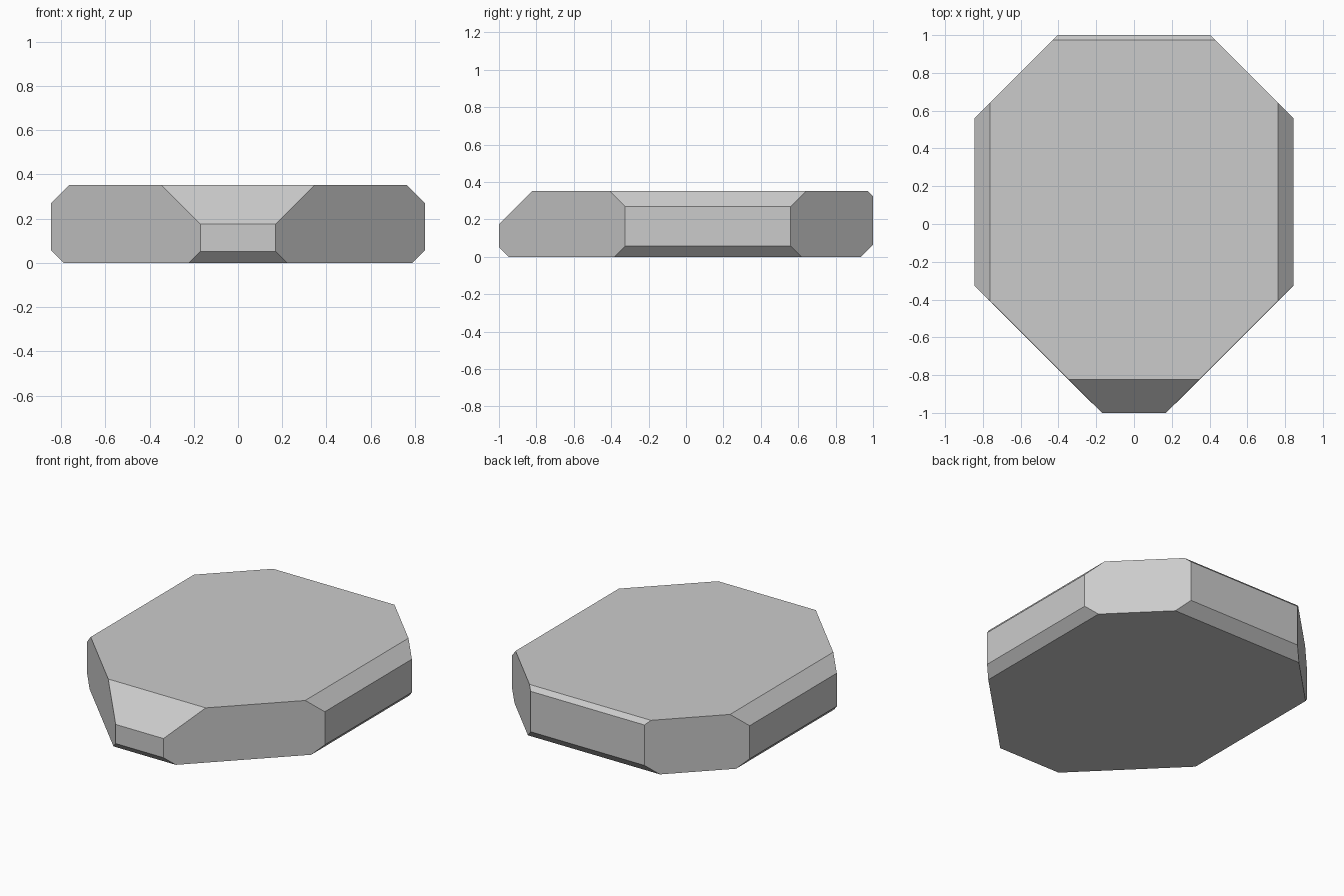
import bpy, bmesh
from mathutils import Vector

if "Cube" in bpy.data.objects:
    bpy.data.objects.remove(bpy.data.objects["Cube"])

W, D, H = 0.845, 1.0, 0.352   # half width, half depth, height


def slice_off(bm, normal, offset):
    """Cut away everything where normal . p > offset and cap the cut."""
    n = Vector(normal)
    cut = bmesh.ops.bisect_plane(
        bm, geom=bm.verts[:] + bm.edges[:] + bm.faces[:], dist=1e-5,
        plane_co=n * offset / n.length_squared, plane_no=n, clear_outer=True)
    rim = [e for e in cut["geom_cut"] if isinstance(e, bmesh.types.BMEdge)]
    bmesh.ops.contextual_create(bm, geom=rim)


# Block
bm = bmesh.new()
bmesh.ops.create_cube(bm, size=1)
for v in bm.verts:
    v.co = (v.co.x * 2 * W, v.co.y * 2 * D, (v.co.z + 0.5) * H)

# Left/right pairs: vertical corners, upper and lower side bevels
for s in (-1, 1):
    slice_off(bm, (s, -1, 0), 1.17)
    slice_off(bm, (s, 1, 0), 1.405)
    slice_off(bm, (s, 0, 1), W + 0.27)
    slice_off(bm, (s, 0, -1), W - 0.057)

# Front and back bevels
slice_off(bm, (0, -1, 1), D + 0.175)
slice_off(bm, (0, -1, -1), D - 0.052)
slice_off(bm, (0, 1, 1), D + 0.325)
slice_off(bm, (0, 1, -1), D - 0.065)

bmesh.ops.recalc_face_normals(bm, faces=bm.faces[:])
mesh = bpy.data.meshes.new("faceted_slab")
bm.to_mesh(mesh)
bm.free()
bpy.context.collection.objects.link(bpy.data.objects.new("faceted_slab", mesh))
